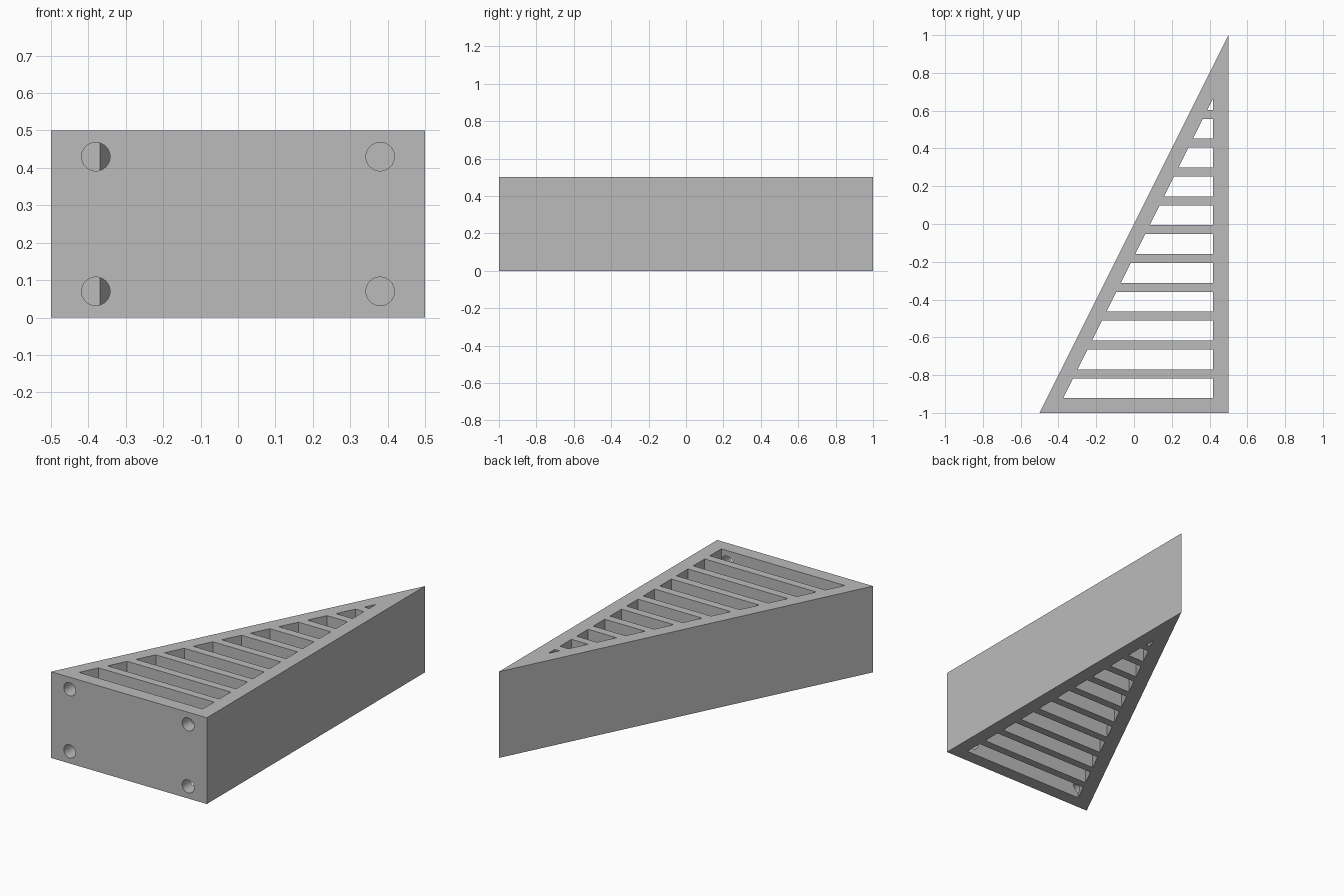
import bpy
import bmesh
from math import radians
from mathutils import Matrix, Vector

HEIGHT = 0.5
INNER_X, INNER_TIP = 0.419, 0.665       # corner of the slotted inner triangle
SLOT_START, SLOT_PITCH, SLOT_WIDTH = -0.922, 0.1526, 0.105
HOLE_X, HOLE_RADIUS, HOLE_END = 0.38, 0.038, -0.91

if "Cube" in bpy.data.objects:
    bpy.data.objects.remove(bpy.data.objects["Cube"], do_unlink=True)


def add_prism(bm, outline, low, high):
    """Extrude a flat outline from low to high."""
    face = bm.faces.new([bm.verts.new((x, y, low)) for x, y in outline])
    top = bmesh.ops.extrude_face_region(bm, geom=[face])["geom"]
    verts = [v for v in top if isinstance(v, bmesh.types.BMVert)]
    bmesh.ops.translate(bm, verts=verts, vec=Vector((0, 0, high - low)))


def finish(bm, name):
    bmesh.ops.recalc_face_normals(bm, faces=bm.faces[:])
    mesh = bpy.data.meshes.new(name)
    bm.to_mesh(mesh)
    bm.free()
    obj = bpy.data.objects.new(name, mesh)
    bpy.context.collection.objects.link(obj)
    return obj


def slant_x(y):
    """Inner face of the sloping wall."""
    return INNER_X + (y - INNER_TIP) / 2


# Wedge body
bm = bmesh.new()
add_prism(bm, [(-0.5, -1), (0.5, -1), (0.5, 1)], 0, HEIGHT)
wedge = finish(bm, "slotted_wedge")

grey = bpy.data.materials.new("mid_grey")
grey.use_nodes = True
grey.diffuse_color = (0.5, 0.5, 0.5, 1)
grey.node_tree.nodes["Principled BSDF"].inputs["Base Color"].default_value = grey.diffuse_color
wedge.data.materials.append(grey)

# Row of through slots, the last one ending in a point
bm = bmesh.new()
for i in range(11):
    y0 = SLOT_START + i * SLOT_PITCH
    y1 = min(y0 + SLOT_WIDTH, INNER_TIP)
    outline = [(slant_x(y0), y0), (INNER_X, y0), (INNER_X, y1)]
    if y1 < INNER_TIP:
        outline.append((slant_x(y1), y1))
    add_prism(bm, outline, -0.1, HEIGHT + 0.1)
slots = finish(bm, "slot_cutter")

# Four screw holes through the front wall
bm = bmesh.new()
front = -1.1
for x in (-HOLE_X, HOLE_X):
    for z in (0.07, HEIGHT - 0.07):
        place = Matrix.Translation((x, (front + HOLE_END) / 2, z)) @ Matrix.Rotation(radians(90), 4, "X")
        bmesh.ops.create_cone(bm, cap_ends=True, segments=48, radius1=HOLE_RADIUS,
                              radius2=HOLE_RADIUS, depth=HOLE_END - front, matrix=place)
holes = finish(bm, "hole_cutter")

# Cut the body, then drop the cutters
bpy.context.view_layer.objects.active = wedge
for cutter in (slots, holes):
    cutter.hide_render = True
    cut = wedge.modifiers.new(cutter.name, "BOOLEAN")
    cut.operation = "DIFFERENCE"
    cut.solver = "EXACT"
    cut.object = cutter
    bpy.ops.object.modifier_apply(modifier=cut.name)
    bpy.data.objects.remove(cutter, do_unlink=True)

# Smooth hole walls, sharp edges elsewhere
bpy.ops.object.select_all(action="DESELECT")
wedge.select_set(True)
bpy.ops.object.shade_smooth_by_angle(angle=radians(25))
